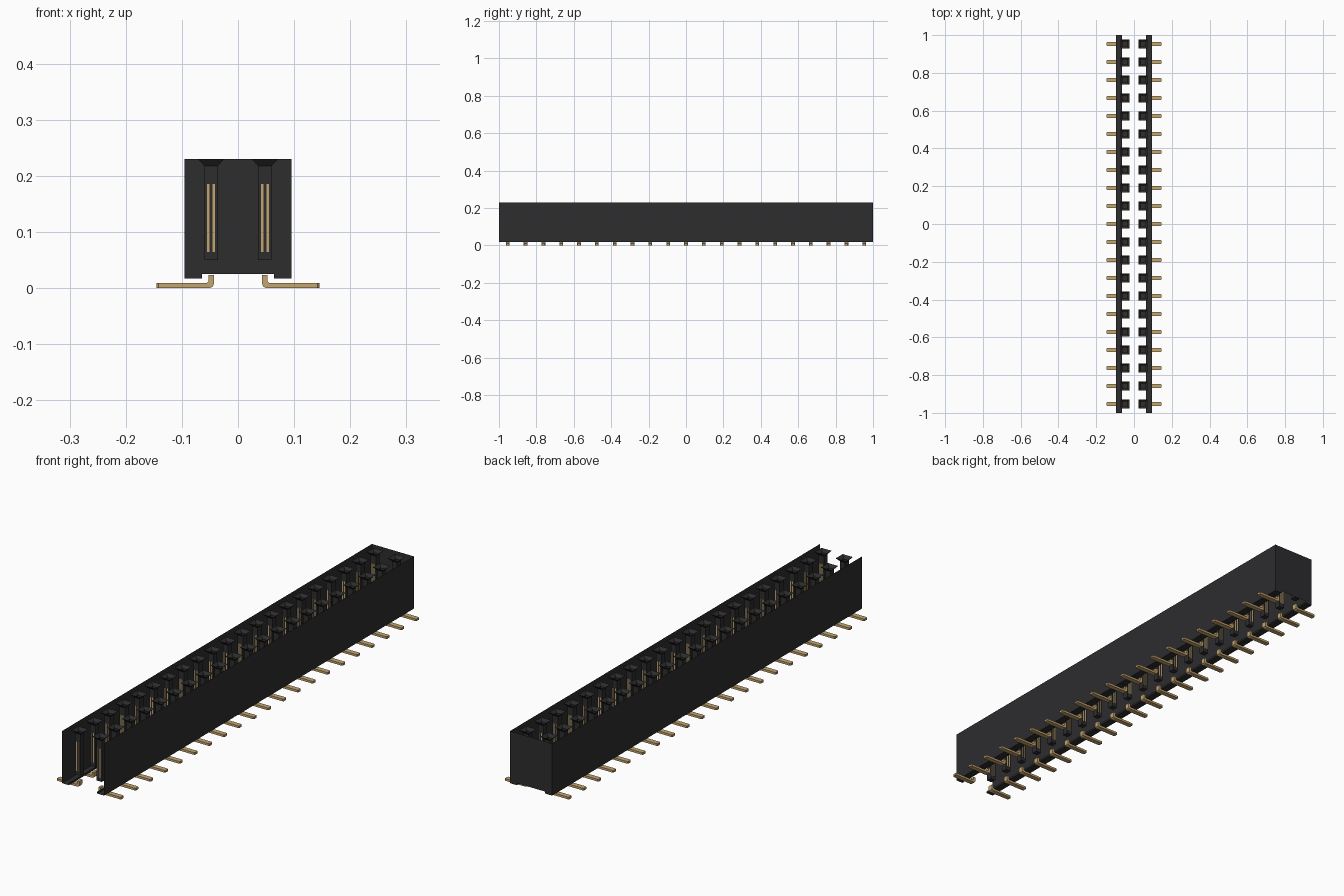
import bpy, bmesh

cube = bpy.data.objects.get("Cube")
if cube:
    bpy.data.objects.remove(cube, do_unlink=True)

PINS = 21
PITCH = 0.0953
ROW_X = 0.048


def material(name, color):
    m = bpy.data.materials.new(name)
    m.use_nodes = True
    m.diffuse_color = color
    bsdf = m.node_tree.nodes["Principled BSDF"]
    bsdf.inputs["Base Color"].default_value = color
    bsdf.inputs["Roughness"].default_value = 0.6
    return m


black = material("black plastic", (0.026, 0.026, 0.028, 1))
gold = material("gold metal", (0.56, 0.38, 0.16, 1))


def finish(name, bm, mat):
    me = bpy.data.meshes.new(name)
    bm.to_mesh(me)
    bm.free()
    me.materials.append(mat)
    ob = bpy.data.objects.new(name, me)
    bpy.context.collection.objects.link(ob)
    return ob


def sweep(bm, profile, y0, y1, closed=False):
    """Extrude an xz profile along y, capped when closed."""
    a = [bm.verts.new((x, y0, z)) for x, z in profile]
    b = [bm.verts.new((x, y1, z)) for x, z in profile]
    n = len(profile)
    for i in range(n if closed else n - 1):
        j = (i + 1) % n
        bm.faces.new((a[i], a[j], b[j], b[i]))
    if closed:
        bm.faces.new(a[::-1])
        bm.faces.new(b)


def sites():
    """Every contact position: side sign, x and y."""
    for side in (-1, 1):
        for i in range(PINS):
            yield side, side * ROW_X, (i - (PINS - 1) / 2) * PITCH


# Thin housing shell: two side walls with feet, and the rear end wall
half = [(0.095, 0.23), (0.095, 0.017), (0.064, 0.017), (0.064, 0.025)]
bm = bmesh.new()
for side in (-1, 1):
    sweep(bm, [(side * x, z) for x, z in half], -1, 1)
outline = half + [(-x, z) for x, z in reversed(half)]
bm.faces.new([bm.verts.new((x, 1, z)) for x, z in outline])
finish("housing_shell", bm, black)

# Square sockets: flared mouth on a narrow closed tube
bm = bmesh.new()
for side, x, y in sites():
    rings = []
    for r, z in ((0.023, 0.23), (0.012, 0.218), (0.012, 0.05)):
        rings.append([bm.verts.new((x + r * u, y + r * v, z))
                      for u, v in ((-1, -1), (1, -1), (1, 1), (-1, 1))])
    for top, low in zip(rings, rings[1:]):
        for i in range(4):
            j = (i + 1) % 4
            bm.faces.new((top[i], low[i], low[j], top[j]))
    bm.faces.new(rings[-1])
bmesh.ops.recalc_face_normals(bm, faces=bm.faces)
finish("sockets", bm, black)

# Paired spring leaves showing through the tube walls
bm = bmesh.new()
for side, x, y in sites():
    for off in (-0.005, 0.005):
        c = x + off
        sweep(bm, [(c - 0.002, 0.065), (c + 0.002, 0.065),
                   (c + 0.002, 0.186), (c - 0.002, 0.186)],
              y - 0.0135, y + 0.0135, True)
bmesh.ops.recalc_face_normals(bm, faces=bm.faces)
finish("contact_leaves", bm, gold)

# Bent solder leads
lead = [(0.043, 0.025), (0.043, 0.009), (0.045, 0.004), (0.051, 0.001),
        (0.055, 0.001), (0.145, 0.001), (0.145, 0.01), (0.056, 0.01),
        (0.053, 0.013), (0.053, 0.025)]
bm = bmesh.new()
for side, x, y in sites():
    sweep(bm, [(side * px, pz) for px, pz in lead], y - 0.01, y + 0.01, True)
# Trim the corners at the outer tips
tips = [e for e in bm.edges if all(abs(v.co.x) > 0.14 for v in e.verts)
        and abs(e.verts[0].co.z - e.verts[1].co.z) > 0.001]
bmesh.ops.bevel(bm, geom=tips, offset=0.003, segments=1, affect='EDGES')
bmesh.ops.translate(bm, verts=bm.verts, vec=(0, 0, -0.001))
bmesh.ops.recalc_face_normals(bm, faces=bm.faces)
finish("solder_leads", bm, gold)
